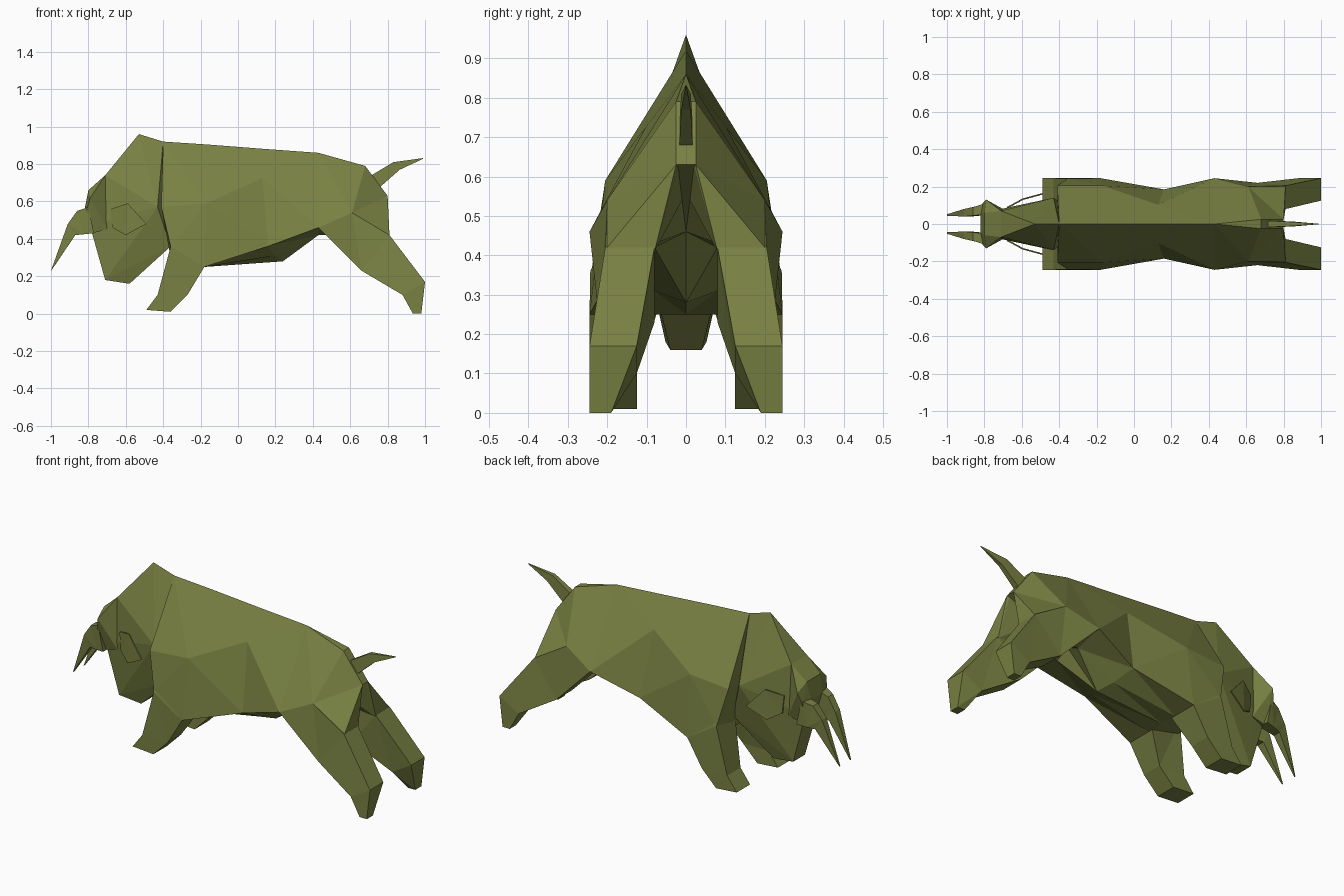
import bpy, bmesh

if "Cube" in bpy.data.objects:
    bpy.data.objects.remove(bpy.data.objects["Cube"])

hide = bpy.data.materials.new("olive_hide")
hide.diffuse_color = (0.19, 0.22, 0.055, 1)
hide.use_nodes = True
hide.node_tree.nodes["Principled BSDF"].inputs["Base Color"].default_value = hide.diffuse_color


def finish(bm, name):
    bmesh.ops.remove_doubles(bm, verts=bm.verts[:], dist=0.0005)
    bmesh.ops.triangulate(bm, faces=bm.faces[:], quad_method='SHORT_EDGE')
    bmesh.ops.recalc_face_normals(bm, faces=bm.faces[:])
    me = bpy.data.meshes.new(name)
    bm.to_mesh(me)
    bm.free()
    me.materials.append(hide)
    ob = bpy.data.objects.new(name, me)
    bpy.context.collection.objects.link(ob)
    return ob


def loft(name, rings):
    """Skin closed rings of points and cap both ends."""
    bm = bmesh.new()
    vs = [[bm.verts.new(p) for p in r] for r in rings]
    n = len(vs[0])
    for a, b in zip(vs, vs[1:]):
        for i in range(n):
            j = (i + 1) % n
            bm.faces.new((a[i], a[j], b[j], b[i]))
    bm.faces.new(vs[0])
    bm.faces.new(vs[-1])
    return finish(bm, name)


def mirrored(half):
    """Complete a half section on the other side of y = 0."""
    return half + [(x, -y, z) for x, y, z in reversed(half)]


def hull(name, half):
    bm = bmesh.new()
    for p in sorted(set(mirrored(half))):
        bm.verts.new(p)
    bmesh.ops.convex_hull(bm, input=bm.verts[:])
    return finish(bm, name)


def limb_pair(name, sections):
    """Four-sided limb: (front x,z, back x,z, inner y, front outer y, back outer y)."""
    for side, s in (("left", 1), ("right", -1)):
        rings = [[(fx, s * yi, fz), (fx, s * yf, fz), (bx, s * yb, bz), (bx, s * yi, bz)]
                 for fx, fz, bx, bz, yi, yf, yb in sections]
        loft(side + "_" + name, rings)


# Body: half sections of ridge, side, lower edge, belly edge, belly centre
body = [
    [(-.40, 0, .92), (-.41, .205, .57), (-.36, .24, .36), (-.36, .10, .30), (-.36, 0, .30)],
    [(-.17, 0, .905), (-.17, .205, .59), (-.18, .245, .25), (-.18, .10, .25), (-.18, 0, .25)],
    [(.14, 0, .881), (.13, .1025, .725), (.16, .185, .36), (.20, .08, .31), (.24, 0, .28)],
    [(.43, 0, .86), (.43, 0, .86), (.43, .245, .46), (.43, .08, .42), (.43, 0, .46)],
    [(.68, .025, .79), (.61, .20, .54), (.62, .20, .45), (.62, .08, .43), (.61, .01, .54)],
    [(.80, .025, .63), (.81, .20, .42), (.80, .19, .41), (.81, .08, .41), (.79, .02, .625)],
]
loft("body", [mirrored(s) for s in body])

# Head with hump, and the brow carrying the tusks
hull("head", [(-.53, 0, .96), (-.40, 0, .92), (-.71, .07, .74), (-.78, .05, .64),
              (-.78, .06, .43), (-.71, .052, .18), (-.58, .04, .16), (-.69, .085, .5),
              (-.43, .14, .57), (-.36, .09, .36)])
hull("brow", [(-.71, .07, .74), (-.80, .06, .66), (-.79, .13, .62), (-.82, .05, .56),
              (-.81, .11, .55), (-.78, .08, .43), (-.70, .08, .45)])

# Legs
limb_pair("front_leg", [(-.38, .45, -.10, .42, .08, .20, .19), (-.36, .36, -.18, .25, .075, .243, .245),
                        (-.43, .10, -.27, .10, .125, .245, .245), (-.49, .02, -.36, .01, .125, .245, .245)])
limb_pair("rear_leg", [(.43, .46, .61, .54, .08, .245, .20), (.66, .23, .81, .42, .08, .22, .205),
                       (.88, .10, 1.0, .17, .125, .245, .245), (.935, 0, .98, 0, .19, .245, .245)])

# Tusks
limb_pair("tusk", [(-.80, .57, -.77, .43, .05, .11, .11), (-.86, .55, -.82, .425, .045, .09, .10),
                   (-.91, .48, -.87, .42, .04, .08, .085), (-1.0, .23, -.995, .235, .044, .052, .052)])

# Ears: thin leaves flaring away from the head
leaf = [(-.68, .092, .56), (-.59, .138, .59), (-.49, .165, .48), (-.60, .135, .42), (-.67, .095, .46)]
for side, s in (("left", 1), ("right", -1)):
    loft(side + "_ear", [[(x, s * (y + d), z) for x, y, z in leaf] for d in (-.008, 0)])

# Tail
tail = [(.68, .72, .74, .66, .018), (.83, .81, .865, .77, .012), (.99, .832, .99, .828, .001)]
loft("tail", [[(a, -w, b), (a, w, b), (c, w, d), (c, -w, d)] for a, b, c, d, w in tail])
